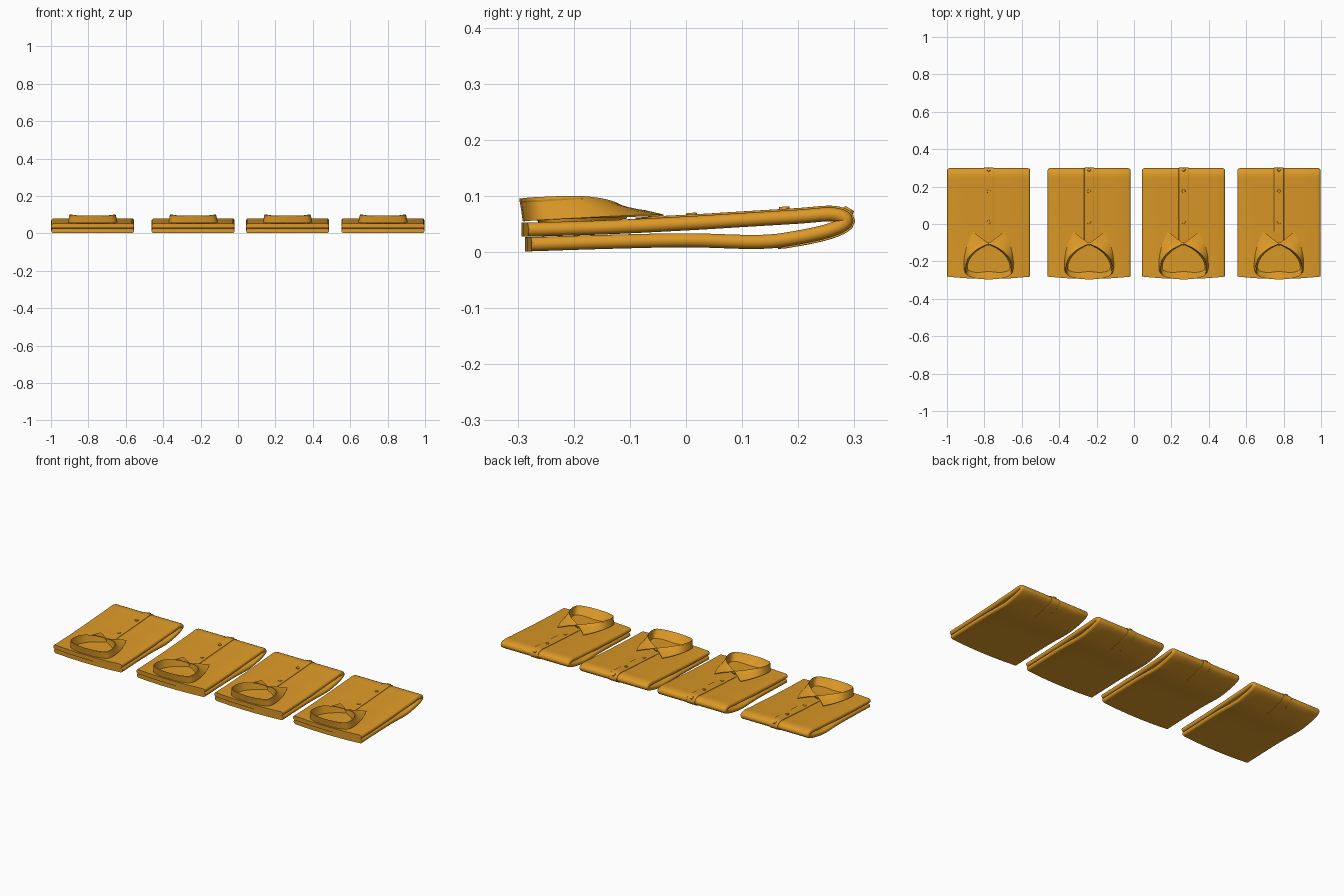
import bpy, bmesh, math
from mathutils import Vector

if "Cube" in bpy.data.objects:
    bpy.data.objects.remove(bpy.data.objects["Cube"])

cloth = bpy.data.materials.new("amber cloth")
cloth.diffuse_color = (0.72, 0.32, 0.02, 1)
cloth.use_nodes = True
cloth.node_tree.nodes["Principled BSDF"].inputs["Base Color"].default_value = cloth.diffuse_color
T = 0.0125                      # half thickness of a folded layer


def spline(pts, n):
    """Catmull-Rom curve through the points, n steps per span."""
    p = [Vector(q) for q in pts]
    p = [2 * p[0] - p[1]] + p + [2 * p[-1] - p[-2]]
    out = []
    for i in range(1, len(p) - 2):
        a, b, c, d = p[i - 1:i + 3]
        for k in range(n):
            t = k / n
            out.append(0.5 * (2 * b + (c - a) * t + (2 * a - 5 * b + 4 * c - d) * t * t
                              + (3 * b - a - 3 * c + d) * t ** 3))
    return out + [p[-2]]


def finish(bm, name, angle=40):
    bmesh.ops.recalc_face_normals(bm, faces=bm.faces)
    me = bpy.data.meshes.new(name)
    bm.to_mesh(me)
    bm.free()
    me.materials.append(cloth)
    me.shade_smooth()
    me.set_sharp_from_angle(angle=math.radians(angle))
    return me


def with_normals(path):
    out = []
    for i, p in enumerate(path):
        t = (path[min(i + 1, len(path) - 1)] - path[max(i - 1, 0)]).normalized()
        out.append((p, Vector((0, t.z, -t.y))))
    return out


def sweep(frames, hw, ht, name, offset=0.0):
    """Flat rounded strip, hw wide each way, along a path in the YZ plane."""
    sec = []
    for s in (1, -1):
        sec += [(s * u * (hw - ht), s * ht) for u in (-0.6, -0.2, 0.2, 0.6)]
        for k in range(7):
            a = math.pi / 2 - math.pi * k / 6
            sec.append((s * (hw - ht + ht * math.cos(a)), s * ht * math.sin(a)))
    bm = bmesh.new()
    rings = []
    last = len(frames) - 1
    for i, (p, n) in enumerate(frames):
        end = 0.6 if i in (0, last) else 1.0      # soften the open ends
        ring = []
        for x, h in sec:
            q = p + n * (offset + h * end)
            bow = 0.012 * (x / 0.22) ** 2 * max(0, -q.y / 0.29)
            ring.append(bm.verts.new((x, q.y + bow, q.z)))
        rings.append(ring)
    m = len(sec)
    for a, b in zip(rings, rings[1:]):
        for j in range(m):
            bm.faces.new((a[j], a[(j + 1) % m], b[(j + 1) % m], b[j]))
    bm.faces.new(rings[0])
    bm.faces.new(rings[-1])
    return finish(bm, name, 50)


# Folded body: lower layer, fold at the back, upper layer
fold = [(0, y, z) for y, z in (
    (-0.285, 0.014), (-0.275, 0.0142), (-0.15, 0.018), (0, 0.021), (0.13, 0.018), (0.2, 0.026),
    (0.26, 0.040), (0.286, 0.056), (0.262, 0.067), (0.2, 0.063), (0.1, 0.057),
    (0, 0.051), (-0.15, 0.044), (-0.28, 0.0402), (-0.292, 0.040))]
path = with_normals(spline(fold, 5))
body = sweep(path, 0.222, T, "folded_body")

# Button placket wraps from the upper front over the fold
strip = [f for f in path if (f[0].y > 0.15 if f[1].z < 0 else f[0].y > -0.11)]
placket = sweep(strip, 0.026, 0.002, "placket", T + 0.001)


def button_mesh():
    bm = bmesh.new()
    bmesh.ops.create_cone(bm, cap_ends=True, segments=16, radius1=0.010, radius2=0.009, depth=0.005)
    return finish(bm, "button", 30)


# Collar: inner stand edge, top rim, outer leaf edge (right half, back to front)
stand = spline([(0, -0.25, 0.05), (0.07, -0.256, 0.05), (0.112, -0.24, 0.052),
                (0.102, -0.19, 0.053), (0.06, -0.142, 0.056), (0, -0.108, 0.06)], 5)
rim = spline([(0, -0.297, 0.094), (0.07, -0.29, 0.095), (0.12, -0.265, 0.097),
              (0.113, -0.19, 0.099), (0.065, -0.138, 0.092), (0, -0.105, 0.078)], 5)
leaf = spline([(0, -0.291, 0.055), (0.07, -0.285, 0.055), (0.125, -0.262, 0.057),
               (0.131, -0.19, 0.061), (0.114, -0.11, 0.065), (0.084, -0.04, 0.067)], 5)


def collar_mesh():
    bm = bmesh.new()
    cols = []
    for s, k in [(-1, i) for i in range(len(rim) - 1, 0, -1)] + [(1, i) for i in range(len(rim))]:
        a, b, c = stand[k], rim[k], leaf[k]
        row = [a, a.lerp(b, 0.5), a.lerp(b, 0.93), b + Vector((0, 0, 0.001)),
               b.lerp(c, 0.1), b.lerp(c, 0.5) + Vector((0, 0, 0.002)), c]
        cols.append([bm.verts.new((s * v.x, v.y, v.z)) for v in row])
    for p, q in zip(cols, cols[1:]):
        for j in range(len(p) - 1):
            bm.faces.new((p[j], p[j + 1], q[j + 1], q[j]))
    bmesh.ops.recalc_face_normals(bm, faces=bm.faces)
    bmesh.ops.solidify(bm, geom=bm.faces[:], thickness=0.003)
    return finish(bm, "collar", 45)


collar = collar_mesh()
button = button_mesh()


def place(mesh, name, loc, normal=None):
    ob = bpy.data.objects.new(name, mesh)
    ob.location = loc
    if normal:
        ob.rotation_euler = Vector(normal).to_track_quat('Z', 'Y').to_euler()
    bpy.context.collection.objects.link(ob)


# Four shirts in a row
upper = [f for f in path if f[1].z > 0.05]
for i, x in enumerate((-0.777, -0.24, 0.265, 0.775), 1):
    place(body, f"folded_body_{i}", (x, 0, 0))
    place(placket, f"placket_{i}", (x, 0, 0))
    place(collar, f"collar_{i}", (x, 0, 0))
    for j, y in enumerate((0.01, 0.175, 0.283), 1):
        p, n = min(upper, key=lambda f: abs(f[0].y - y))
        q = p + n * (T + 0.004)
        if j < 3:
            q.y = y
        place(button, f"button_{i}_{j}", (x, q.y, q.z), n)
    # collar button at the neck
    place(button, f"collar_button_{i}", (x, -0.104, 0.074), (0, 0.5, 0.85))
